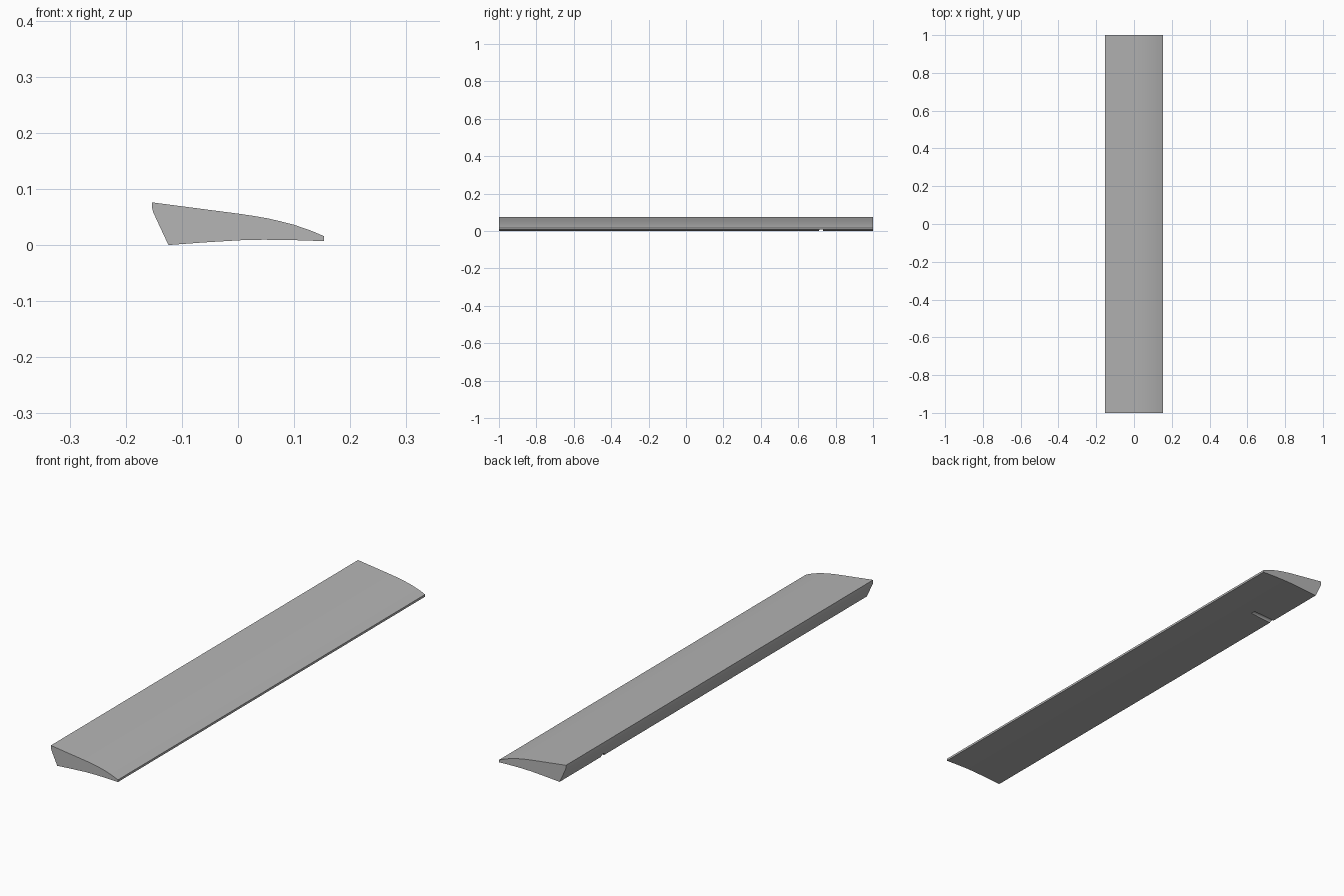
import bpy, bmesh, math
from mathutils import Matrix, Vector

if "Cube" in bpy.data.objects:
    bpy.data.objects.remove(bpy.data.objects["Cube"], do_unlink=True)

grey = bpy.data.materials.new("plain_grey")
grey.use_nodes = True
grey.diffuse_color = (0.46, 0.46, 0.46, 1)
grey.node_tree.nodes["Principled BSDF"].inputs["Base Color"].default_value = grey.diffuse_color


def add_object(name, bm):
    bmesh.ops.recalc_face_normals(bm, faces=bm.faces)
    mesh = bpy.data.meshes.new(name)
    bm.to_mesh(mesh)
    bm.free()
    mesh.materials.append(grey)
    obj = bpy.data.objects.new(name, mesh)
    bpy.context.collection.objects.link(obj)
    return obj


# Tapered strip: cross-section (x, z) swept along its length
profile = [(-0.153, 0.076), (-0.153, 0.066), (-0.151, 0.058), (-0.124, 0.0),
           (-0.06, 0.0047), (0.003, 0.0085), (0.045, 0.0095), (0.092, 0.009),
           (0.153, 0.007), (0.153, 0.016), (0.128, 0.0265), (0.1, 0.036),
           (0.075, 0.0425), (0.053, 0.0475), (0.027, 0.052), (0.0, 0.056),
           (-0.05, 0.0625)]
bm = bmesh.new()
section = bm.faces.new([bm.verts.new((x, -1, z)) for x, z in profile])
sweep = bmesh.ops.extrude_face_region(bm, geom=[section])
bmesh.ops.translate(bm, vec=(0, 2, 0),
                    verts=[v for v in sweep["geom"] if isinstance(v, bmesh.types.BMVert)])
strip = add_object("tapered_strip", bm)

# Small rounded channel in the underside, opening on the tall edge
bm = bmesh.new()
lay_along_x = Matrix.Translation((-0.085, 0.722, 0.001)) @ Matrix.Rotation(math.pi / 2, 4, "Y")
bmesh.ops.create_cone(bm, cap_ends=True, segments=24, radius1=0.011, radius2=0.011,
                      depth=0.12, matrix=lay_along_x)
cutter = add_object("channel_cutter", bm)
cutter.hide_render = True
cut = strip.modifiers.new("channel", "BOOLEAN")
cut.operation = "DIFFERENCE"
cut.solver = "EXACT"
cut.object = cutter

# Apply the cut, then smooth the curved faces
bpy.ops.object.select_all(action="DESELECT")
strip.select_set(True)
bpy.context.view_layer.objects.active = strip
bpy.ops.object.modifier_apply(modifier=cut.name)
bpy.data.objects.remove(cutter, do_unlink=True)
bpy.ops.object.shade_smooth_by_angle(angle=math.radians(25))
